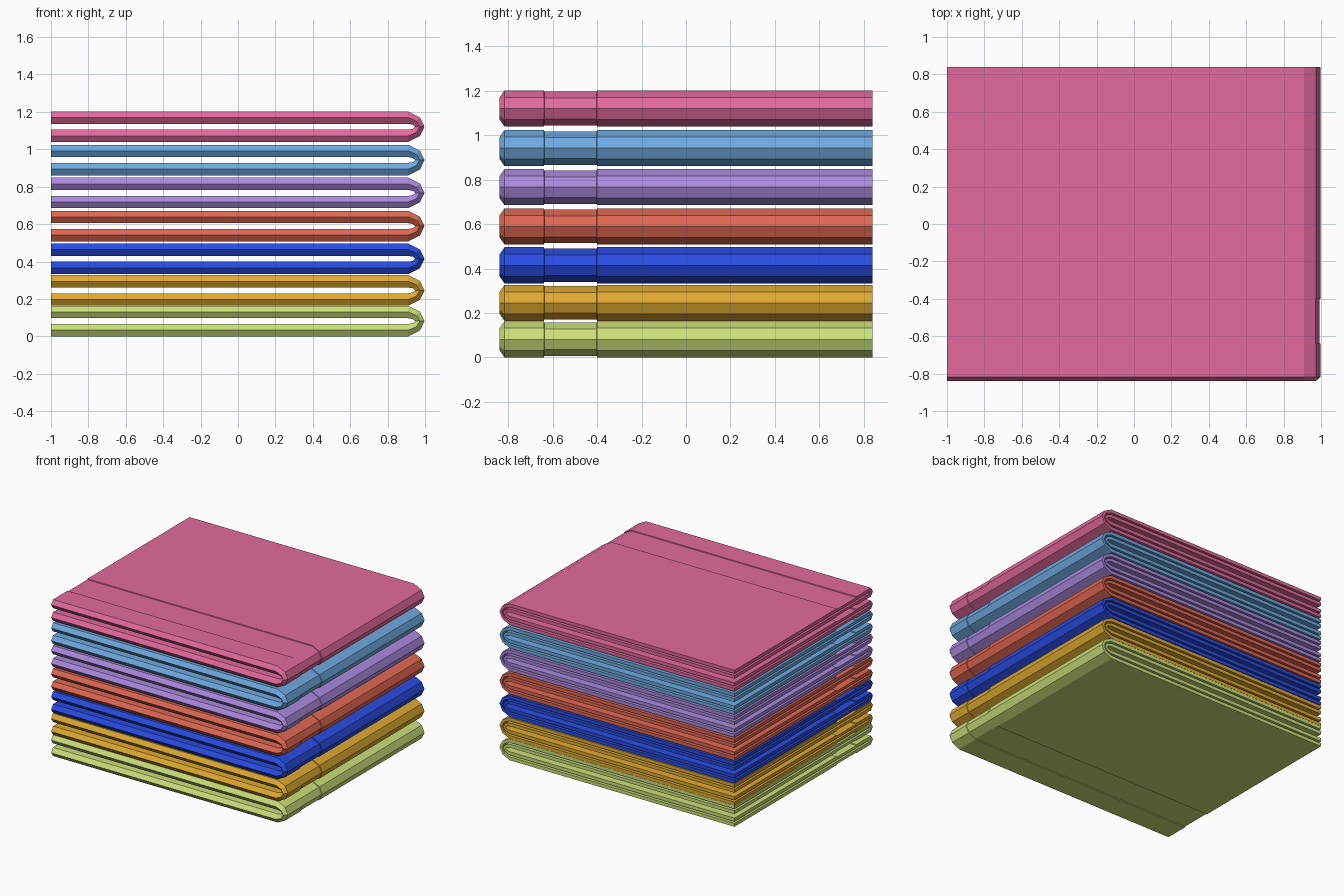
import bpy, bmesh

if "Cube" in bpy.data.objects:
    bpy.data.objects.remove(bpy.data.objects["Cube"])

H = 0.163          # height of one folded towel
PLY = 0.066        # thickness of the doubled cloth
SHEET = 0.026      # thickness of a single sheet
DIP = 0.006        # depth of the woven band

def linear(c):
    return tuple((v / 255 / 12.92) if v < 10 else ((v / 255 + 0.055) / 1.055) ** 2.4 for v in c) + (1.0,)

# Fold along the right side: (x, z) of the inner and outer surface, upper half
inner = [(-1, 0.0155), (0.91, 0.0155), (0.935, 0.011), (0.947, 0)]
outer = [(-1, H / 2), (0.91, H / 2), (0.973, 0.05), (0.997, 0)]

def mirrored(p):
    return p + [(x, -z) for x, z in reversed(p[:-1])]

# Cloth section: (y, offset) of a sheet doubled over at the front, with a woven band
half = [(0.84, PLY), (-0.40, PLY), (-0.402, PLY - DIP), (-0.638, PLY - DIP),
        (-0.64, PLY), (-0.817, PLY), (-0.84, PLY / 2)]
slot = [(0.84, SHEET), (-0.80, SHEET), (-0.81, PLY / 2), (-0.80, PLY - SHEET), (0.84, PLY - SHEET)]
section = half + [(y, PLY - n) for y, n in reversed(half[:-1])] + slot

def towel(name, z0, color):
    bm = bmesh.new()
    rings = []
    for (xi, zi), (xo, zo) in zip(mirrored(inner), mirrored(outer)):
        ring = []
        for y, n in section:
            t = n / PLY
            ring.append(bm.verts.new((xi + (xo - xi) * t, y, z0 + H / 2 + zi + (zo - zi) * t)))
        rings.append(ring)
    k = len(section)
    for a, b in zip(rings, rings[1:]):
        for i in range(k):
            j = (i + 1) % k
            bm.faces.new((a[i], a[j], b[j], b[i]))
    bm.faces.new(rings[0])
    bm.faces.new(rings[-1][::-1])
    bmesh.ops.recalc_face_normals(bm, faces=bm.faces)
    mesh = bpy.data.meshes.new(name)
    bm.to_mesh(mesh)
    bm.free()
    mat = bpy.data.materials.new(name + "_cloth")
    mat.diffuse_color = linear(color)
    mat.use_nodes = True
    mat.node_tree.nodes["Principled BSDF"].inputs["Base Color"].default_value = mat.diffuse_color
    mesh.materials.append(mat)
    bpy.context.collection.objects.link(bpy.data.objects.new(name, mesh))

# Stack from bottom to top
stack = [
    ("green_towel", 0.0, (202, 224, 122)),
    ("yellow_towel", 0.164, (224, 170, 50)),
    ("dark_blue_towel", 0.333, (40, 76, 226)),
    ("red_towel", 0.508, (224, 104, 82)),
    ("purple_towel", 0.685, (170, 138, 222)),
    ("light_blue_towel", 0.861, (110, 170, 224)),
    ("pink_towel", 1.039, (226, 106, 156)),
]
for item in stack:
    towel(*item)
